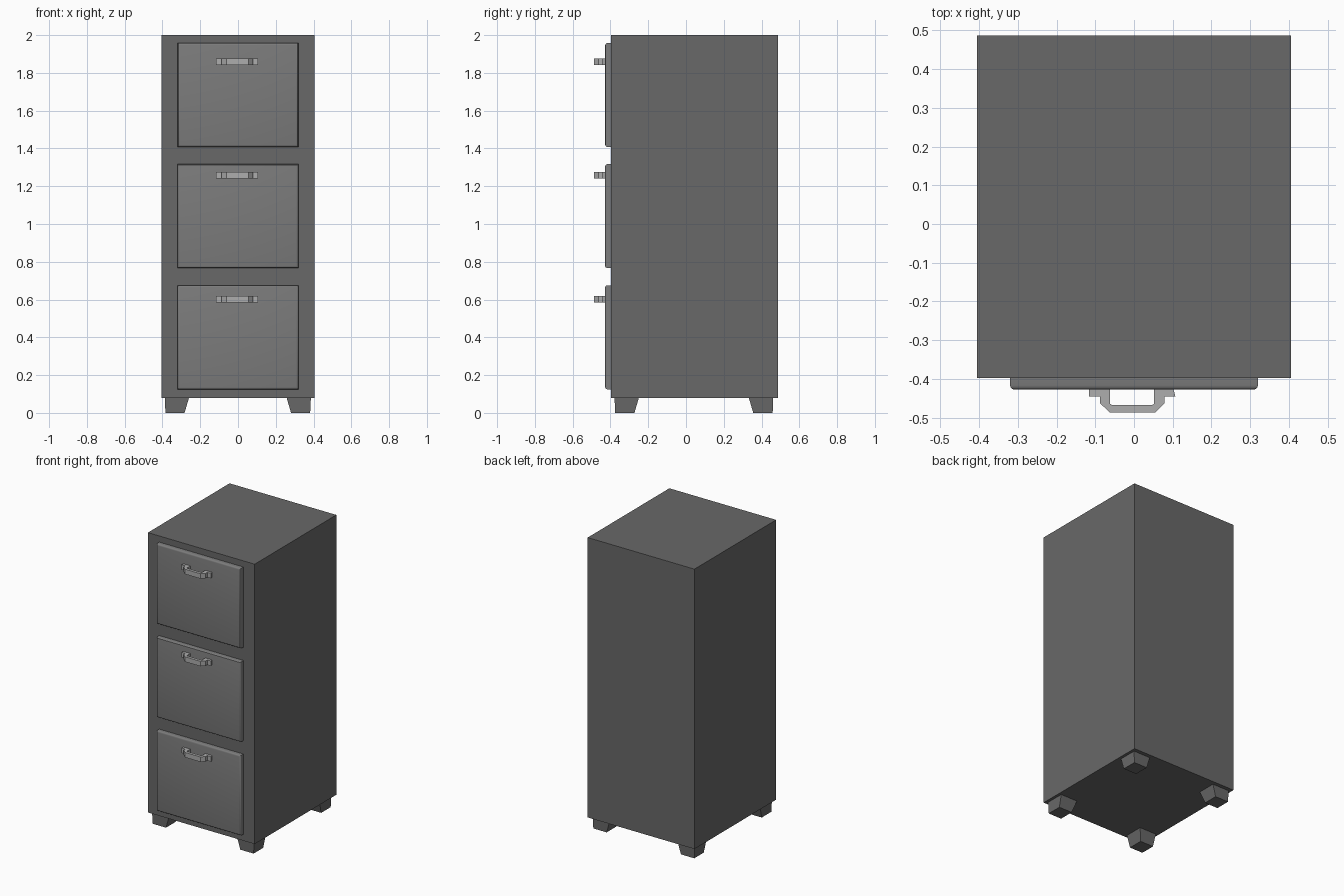
import bpy, bmesh
from mathutils import Vector

if "Cube" in bpy.data.objects:
    bpy.data.objects.remove(bpy.data.objects["Cube"])


def finish(name, bm):
    bmesh.ops.recalc_face_normals(bm, faces=bm.faces)
    me = bpy.data.meshes.new(name)
    bm.to_mesh(me)
    bm.free()
    ob = bpy.data.objects.new(name, me)
    bpy.context.collection.objects.link(ob)
    return ob


def grey(name, v):
    m = bpy.data.materials.new(name)
    m.diffuse_color = (v, v, v, 1)
    m.use_nodes = True
    m.node_tree.nodes["Principled BSDF"].inputs["Base Color"].default_value = m.diffuse_color
    return m


def box(lo, hi):
    bm = bmesh.new()
    bmesh.ops.create_cube(bm, size=1)
    lo, hi = Vector(lo), Vector(hi)
    for v in bm.verts:
        v.co = (lo + hi) / 2 + v.co * (hi - lo)
    return bm


dark = grey("dark_metal", 0.14)
mid = grey("drawer_metal", 0.2)
light = grey("handle_metal", 0.42)

# cabinet body
body = finish("cabinet_body", box((-0.405, -0.398, 0.08), (0.405, 0.487, 2.0)))
body.data.materials.append(dark)


# feet: upright outer sides, sloped inner sides
def foot(name, x, y, sx, sy):
    bm = box((0, 0, 0), (0.13, 0.13, 0.085))
    for v in bm.verts:
        if v.co.z < 0.01:
            v.co.x = 0.105 if v.co.x > 0.01 else 0.004
            v.co.y = 0.105 if v.co.y > 0.01 else 0.002
        v.co.x = x + sx * v.co.x
        v.co.y = y + sy * v.co.y
    finish(name, bm).data.materials.append(dark)


for side, x, sx in (("left", -0.388, 1), ("right", 0.386, -1)):
    foot("front_foot_" + side, x, -0.378, sx, 1)
    foot("back_foot_" + side, x, 0.461, sx, -1)


# drawer fronts with a rounded front rim
def drawer(name, z0, z1):
    bm = box((-0.32, -0.428, z0), (0.32, -0.39, z1))
    rim = [e for e in bm.edges if all(v.co.y < -0.42 for v in e.verts)]
    bmesh.ops.bevel(bm, geom=rim, offset=0.011, segments=3, profile=0.5,
                    affect='EDGES')
    for f in bm.faces:
        f.smooth = True
    ob = finish(name, bm)
    ob.data.materials.append(mid)
    bpy.context.view_layer.objects.active = ob
    ob.select_set(True)
    bpy.ops.object.shade_smooth_by_angle()
    ob.select_set(False)


# pull handle: bracket outline seen from above, extruded in z
OUTLINE = [(-0.116, -0.427), (-0.116, -0.446), (-0.088, -0.446), (-0.088, -0.463),
           (-0.062, -0.487), (0.055, -0.487), (0.079, -0.463), (0.079, -0.446),
           (0.107, -0.446), (0.102, -0.427), (0.052, -0.427), (0.052, -0.464),
           (0.048, -0.467), (-0.058, -0.467), (-0.062, -0.464), (-0.062, -0.427)]


def handle(name, z):
    bm = bmesh.new()
    f = bm.faces.new([bm.verts.new((x, y, z - 0.017)) for x, y in OUTLINE])
    r = bmesh.ops.extrude_face_region(bm, geom=[f])
    top = [g for g in r["geom"] if isinstance(g, bmesh.types.BMVert)]
    bmesh.ops.translate(bm, vec=(0, 0, 0.034), verts=top)
    finish(name, bm).data.materials.append(light)


for label, z0, hz in (("bottom", 0.125, 0.601), ("middle", 0.767, 1.257), ("top", 1.408, 1.858)):
    drawer("drawer_front_" + label, z0, z0 + 0.55)
    handle("handle_" + label, hz)
